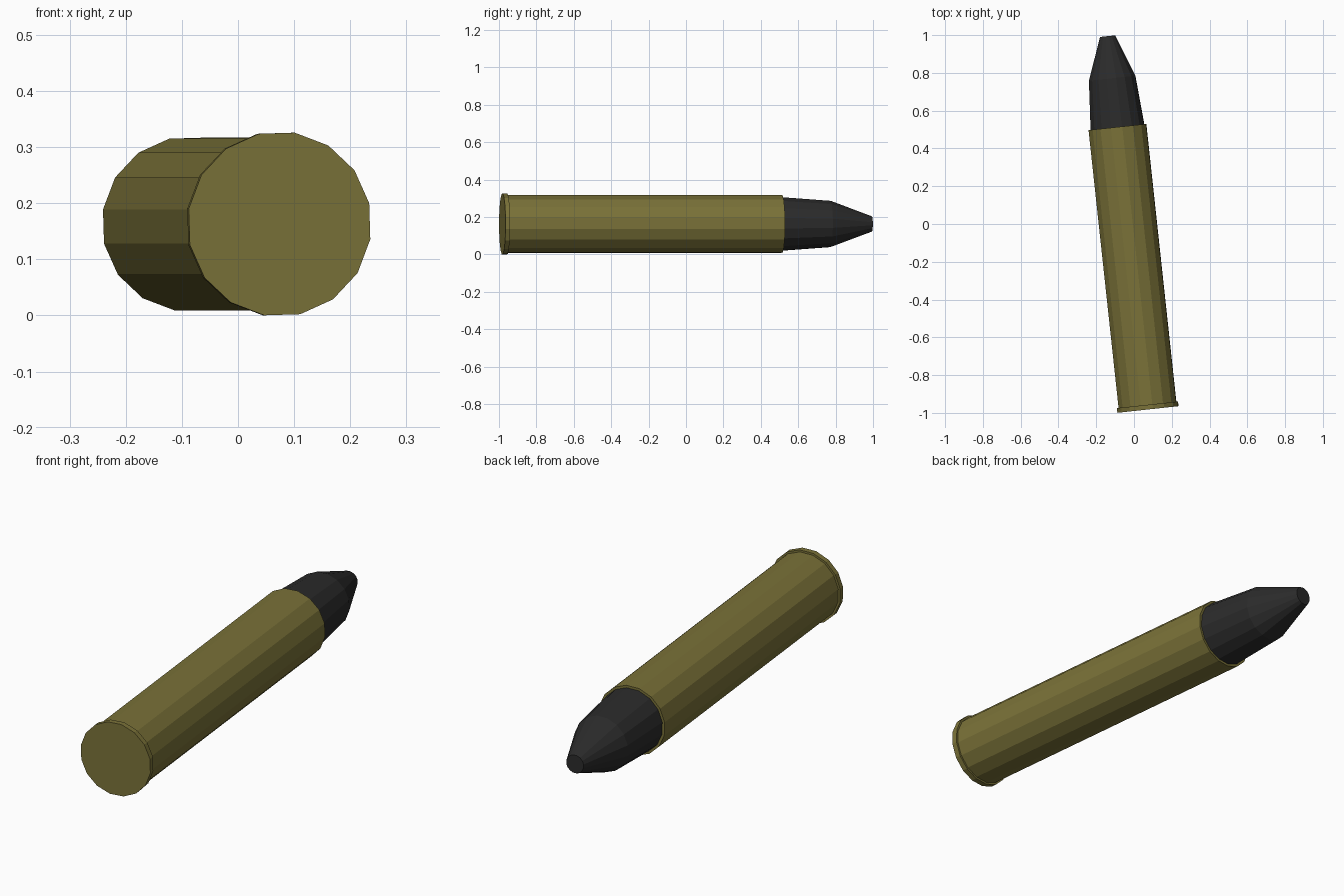
import bpy, bmesh
from math import sin, cos, radians

if "Cube" in bpy.data.objects:
    bpy.data.objects.remove(bpy.data.objects["Cube"])

SIDES = 16
PHASE = radians(13)


def material(name, color):
    m = bpy.data.materials.new(name)
    m.diffuse_color = (*color, 1)
    m.use_nodes = True
    m.node_tree.nodes["Principled BSDF"].inputs["Base Color"].default_value = m.diffuse_color
    return m


def lathe(name, profile, mat):
    """Closed faceted solid around local y from (radius, y) points."""
    bm = bmesh.new()
    rings = []
    for r, y in profile:
        angles = [PHASE + radians(360 / SIDES * i) for i in range(SIDES)]
        rings.append([bm.verts.new((r * cos(t), y, r * sin(t))) for t in angles])
    for a, b in zip(rings, rings[1:]):
        for i in range(SIDES):
            j = (i + 1) % SIDES
            bm.faces.new((a[i], a[j], b[j], b[i]))
    bm.faces.new(rings[0])
    bm.faces.new(rings[-1])
    bmesh.ops.recalc_face_normals(bm, faces=bm.faces)
    mesh = bpy.data.meshes.new(name)
    bm.to_mesh(mesh)
    bm.free()
    mesh.materials.append(mat)
    obj = bpy.data.objects.new(name, mesh)
    bpy.context.collection.objects.link(obj)
    # Lying down, turned slightly about z
    obj.location = (0.074, -0.982, 0.163)
    obj.rotation_euler = (0, 0, radians(6.17))
    return obj


brass = material("brass", (0.195, 0.168, 0.04))
dark = material("dark_metal", (0.024, 0.024, 0.024))

# Casing: rimmed base, straight wall, flat mouth
lathe("casing", [(0.165, 0), (0.165, 0.025), (0.156, 0.025), (0.156, 1.504)], brass)

# Tip: slight taper, then a steep taper to a blunt nose
lathe("projectile", [(0.145, 1.504), (0.1255, 1.764), (0.041, 1.988)], dark)
